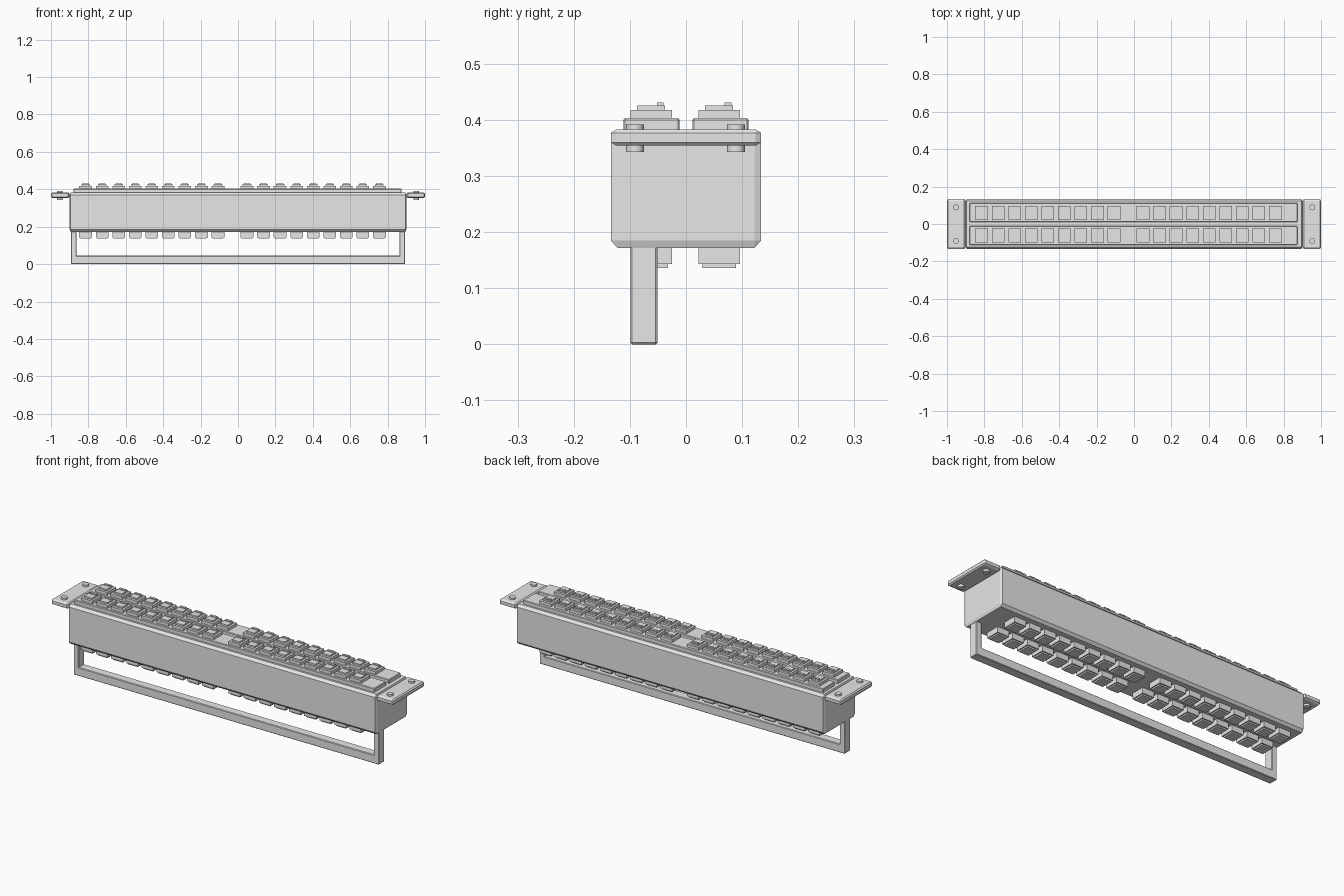
import bpy
import bmesh
from mathutils import Vector

if "Cube" in bpy.data.objects:
    bpy.data.objects.remove(bpy.data.objects["Cube"], do_unlink=True)

grey = bpy.data.materials.new("light grey")
grey.use_nodes = True
grey.diffuse_color = (0.8, 0.8, 0.8, 1)
grey.node_tree.nodes["Principled BSDF"].inputs["Base Color"].default_value = (0.8, 0.8, 0.8, 1)


def finish(name, bm):
    mesh = bpy.data.meshes.new(name)
    bm.to_mesh(mesh)
    bm.free()
    mesh.materials.append(grey)
    obj = bpy.data.objects.new(name, mesh)
    bpy.context.collection.objects.link(obj)
    return obj


def add_box(bm, low, high, chamfer=None):
    """Box between two corners; chamfer gives the cut along x, y and z."""
    low, high = Vector(low), Vector(high)
    part = bmesh.new()
    bmesh.ops.create_cube(part, size=1)
    cut = Vector(chamfer or (1, 1, 1))
    size = high - low
    bmesh.ops.scale(part, vec=[s / c for s, c in zip(size, cut)], verts=part.verts)
    if chamfer:
        bmesh.ops.bevel(part, geom=part.edges[:], offset=1, segments=1, affect='EDGES')
    bmesh.ops.scale(part, vec=cut, verts=part.verts)
    bmesh.ops.translate(part, vec=(low + high) / 2, verts=part.verts)
    temp = bpy.data.meshes.new("part")
    part.to_mesh(temp)
    part.free()
    bm.from_mesh(temp)
    bpy.data.meshes.remove(temp)


def box(name, low, high, chamfer=None):
    bm = bmesh.new()
    add_box(bm, low, high, chamfer)
    return finish(name, bm)


# Long housing with chamfered edges
box("housing", (-0.9, -0.134, 0.172), (0.9, 0.134, 0.383), (0.005, 0.012, 0.013))

# Two raised rails along the top
for name, y in (("front_rail", -0.0615), ("back_rail", 0.0615)):
    box(name, (-0.88, y - 0.05, 0.37), (0.875, y + 0.05, 0.403), (0.003, 0.003, 0.003))

# Mounting ears with two through bolts each
for name, side in (("left", 1), ("right", -1)):
    x0, x1 = sorted((0.902 * side, side))
    box(name + "_ear", (x0, -0.134, 0.354), (x1, 0.134, 0.383), (0.006, 0.01, 0.006))
    bm = bmesh.new()
    for y in (-0.091, 0.089):
        made = bmesh.ops.create_cone(bm, cap_ends=True, segments=16,
                                     radius1=0.016, radius2=0.016, depth=0.049)
        bmesh.ops.translate(bm, vec=(0.953 * side, y, 0.3675), verts=made["verts"])
    bolts = finish(name + "_bolts", bm)
    bolts.data.shade_smooth()
    bolts.data.set_sharp_from_angle(angle=0.6)

# Stepped keys on top and blocks beneath, two groups of nine per row
columns = [start + 0.0885 * i for start in (-0.815, 0.048) for i in range(9)]
for name, y in (("front", -0.062), ("back", 0.059)):
    keys, blocks = bmesh.new(), bmesh.new()
    for x in columns:
        for half_x, y0, y1, z0, z1 in ((0.034, -0.037, 0.037, 0.4, 0.418),
                                       (0.023, -0.025, 0.025, 0.418, 0.426),
                                       (0.018, 0.01, 0.022, 0.426, 0.431)):
            add_box(keys, (x - half_x, y + y0, z0), (x + half_x, y + y1, z1))
        add_box(blocks, (x - 0.034, y - 0.037, 0.143), (x + 0.034, y + 0.037, 0.18))
        add_box(blocks, (x - 0.028, y - 0.03, 0.136), (x + 0.028, y + 0.03, 0.143))
    finish(name + "_keys", keys)
    finish(name + "_lower_blocks", blocks)

# Rectangular carrying frame hanging below the front row
cut = (0.003, 0.003, 0.003)
box("frame_bottom_bar", (-0.893, -0.099, 0), (0.893, -0.051, 0.045), cut)
for name, side in (("left", 1), ("right", -1)):
    x0, x1 = sorted((0.863 * side, 0.893 * side))
    box("frame_" + name + "_post", (x0, -0.099, 0.003), (x1, -0.051, 0.19), cut)
